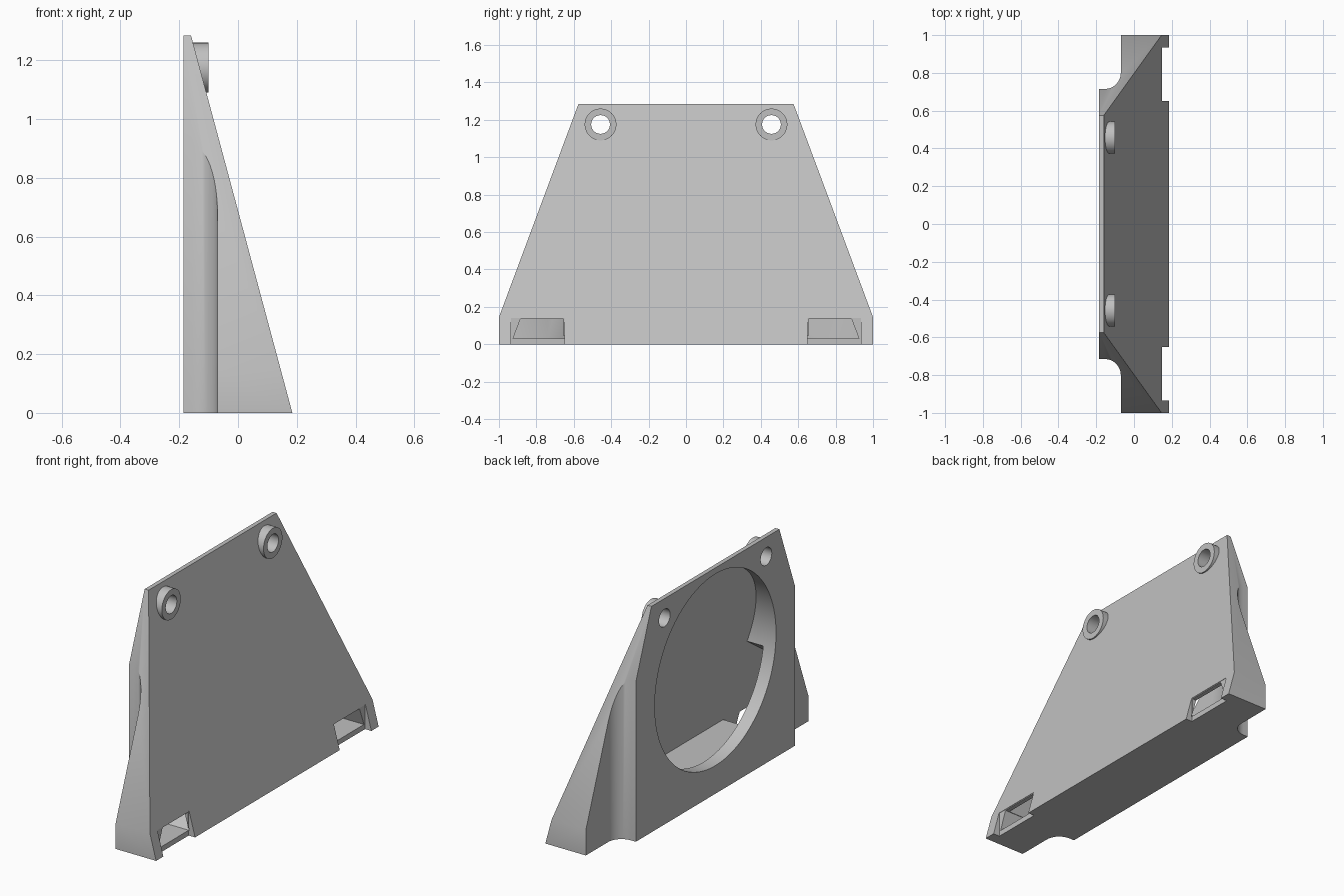
import bpy, bmesh, math
from mathutils import Vector

cube = bpy.data.objects.get("Cube")
if cube:
    bpy.data.objects.remove(cube, do_unlink=True)

grey = bpy.data.materials.new("light_grey")
grey.use_nodes = True
colour = (0.53, 0.53, 0.53, 1)
grey.diffuse_color = colour
grey.node_tree.nodes["Principled BSDF"].inputs["Base Color"].default_value = colour


def prism(name, axis, pts, lo, hi):
    """Extrude a 2D outline along an axis; outline uses the other two axes in order."""
    bm = bmesh.new()

    def place(p, d):
        co = list(p)
        co.insert("xyz".index(axis), d)
        return Vector(co)

    face = bm.faces.new([bm.verts.new(place(p, lo)) for p in pts])
    ext = bmesh.ops.extrude_face_region(bm, geom=[face])
    verts = [v for v in ext["geom"] if isinstance(v, bmesh.types.BMVert)]
    bmesh.ops.translate(bm, verts=verts, vec=place((0, 0), hi - lo))
    bmesh.ops.recalc_face_normals(bm, faces=bm.faces)
    mesh = bpy.data.meshes.new(name)
    bm.to_mesh(mesh)
    bm.free()
    mesh.materials.append(grey)
    obj = bpy.data.objects.new(name, mesh)
    bpy.context.scene.collection.objects.link(obj)
    return obj


def rod(name, y, z, r, lo, hi, sides):
    """Cylinder lying along x."""
    angles = [2 * math.pi * i / sides for i in range(sides)]
    return prism(name, "x", [(y + r * math.cos(a), z + r * math.sin(a)) for a in angles], lo, hi)


def combine(obj, other, operation):
    """Boolean the other solid into obj, then discard it."""
    mod = obj.modifiers.new("bool", "BOOLEAN")
    mod.operation, mod.solver, mod.object = operation, "EXACT", other
    bpy.context.view_layer.update()
    result = obj.evaluated_get(bpy.context.evaluated_depsgraph_get())
    mesh = bpy.data.meshes.new_from_object(result)
    obj.modifiers.clear()
    obj.data = mesh
    bpy.data.objects.remove(other, do_unlink=True)


def mirrored(pts, axis):
    """Close a half outline by reflecting it in y (axis = index of y)."""
    flip = [tuple(-c if i == axis else c for i, c in enumerate(p)) for p in reversed(pts)]
    return pts + flip


HEIGHT, BACK, FRONT, TIP = 1.285, -0.185, 0.185, -0.16
SLOPE = (FRONT - TIP) / HEIGHT


def wedge(name, back, offset, low, high):
    """Solid behind the sloping front, moved back by offset."""
    x = lambda z: FRONT - offset - SLOPE * z
    return prism(name, "y", [(back, low), (x(low), low), (x(high), high), (back, high)], -1.2, 1.2)


# Outer shell: sloping wedge, tapered sides and scooped rear corners
body = wedge("duct_body", BACK, 0, 0, HEIGHT)
combine(body, prism("taper", "x", mirrored([(1, 0), (1, 0.145), (0.575, HEIGHT)], 0), -0.5, 0.5),
        "INTERSECT")
scoop = [(-0.155 + 0.085 * math.sin(a), 0.8 - 0.085 * math.cos(a))
         for a in [math.pi / 2 * i / 12 for i in range(13)]]
plan = [(-0.3, 0.715)] + scoop + [(-0.07, 1.1), (0.3, 1.1)]
combine(body, prism("plan", "z", mirrored(plan, 1), -0.1, 1.4), "INTERSECT")

# Screw bosses
for side in (-1, 1):
    combine(body, rod("boss", side * 0.457, 1.175, 0.085, -0.165, -0.10, 40), "UNION")

# Round intake, stopping at the sloping front wall
bore = rod("bore", 0, 0.705, 0.545, -0.3, 0.3, 96)
combine(bore, wedge("bore_limit", -0.4, 0.028, -0.1, 1.4), "INTERSECT")
combine(body, bore, "DIFFERENCE")

# Inner chamber spreading to both outlets
chamber = prism("chamber", "x", mirrored(
    [(0.50, 0.15), (0.65, 0.03), (0.925, 0.03), (0.74, 0.48), (0.53, 0.62)], 0), -0.3, 0.3)
combine(chamber, wedge("chamber_limit", -0.4, 0.028, -0.1, 1.4), "INTERSECT")
combine(chamber, prism("chamber_plan", "z", mirrored(
    [(-0.11, 0.6), (-0.03, 0.74), (-0.03, 1.1), (0.3, 1.1)], 1), -0.1, 1.4), "INTERSECT")
combine(body, chamber, "DIFFERENCE")

for side in (-1, 1):
    # Outlet opening with slanted outer wall, and the notch in front of it
    outlet = [(0.655, 0.03), (0.925, 0.03), (0.885, 0.135), (0.655, 0.135)]
    combine(body, prism("outlet", "x", [(side * y, z) for y, z in outlet], -0.025, 0.3),
            "DIFFERENCE")
    notch = [(0.65, -0.1), (0.935, -0.1), (0.935, 0.14), (0.65, 0.14)]
    combine(body, prism("notch", "x", [(side * y, z) for y, z in notch], 0.145, 0.3),
            "DIFFERENCE")
    # Screw hole through boss and back
    combine(body, rod("screw_hole", side * 0.457, 1.175, 0.05, -0.4, 0.3, 32), "DIFFERENCE")

bpy.ops.object.select_all(action="DESELECT")
body.select_set(True)
bpy.context.view_layer.objects.active = body
bpy.ops.object.shade_smooth_by_angle(angle=math.radians(30))
